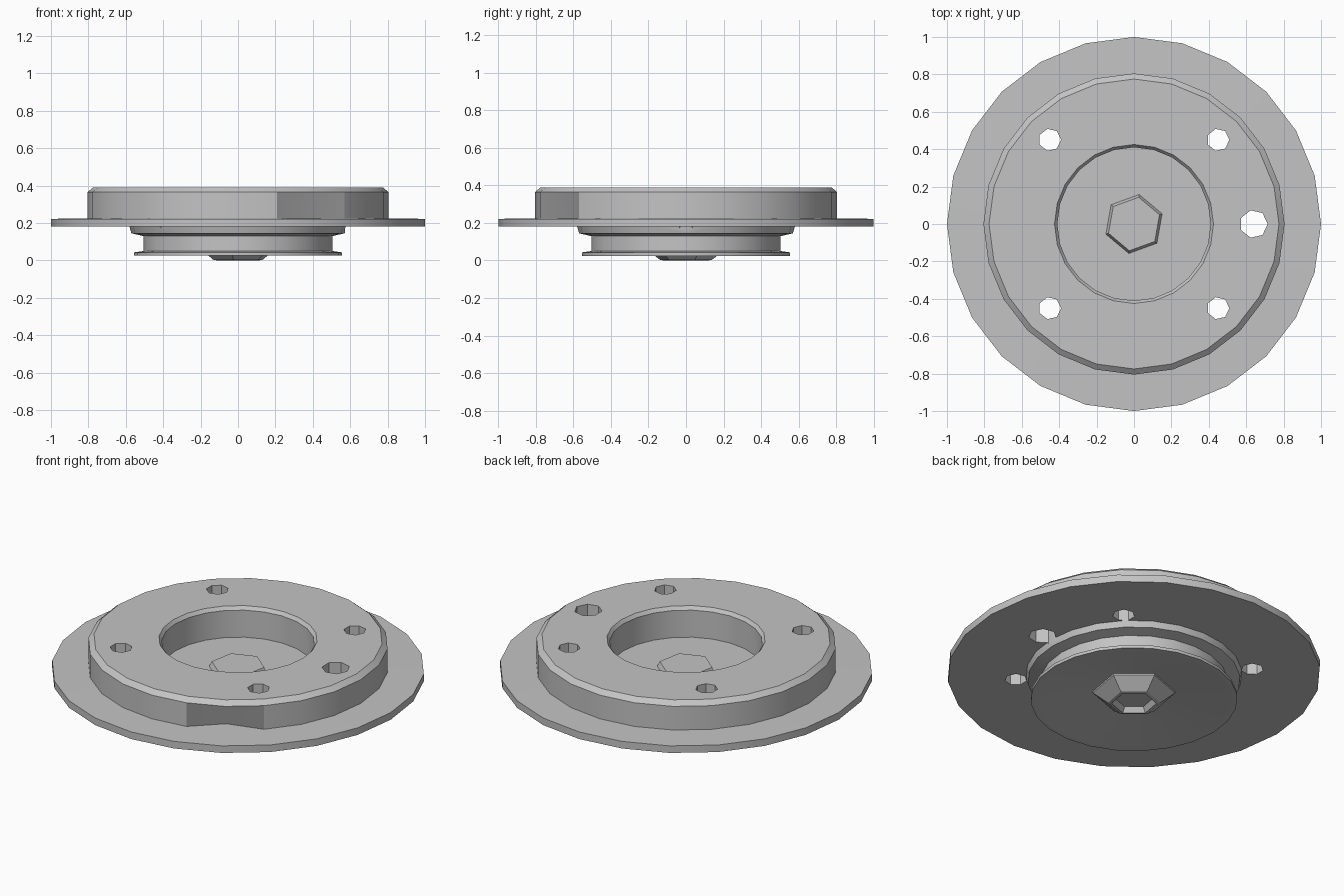
import bpy
import bmesh
from math import cos, sin, pi, radians

default_cube = bpy.data.objects.get("Cube")
if default_cube:
    bpy.data.objects.remove(default_cube, do_unlink=True)

metal = bpy.data.materials.new("grey metal")
metal.use_nodes = True
grey = (0.55, 0.55, 0.55, 1)
metal.diffuse_color = grey
metal.node_tree.nodes["Principled BSDF"].inputs["Base Color"].default_value = grey


def lathe(name, profile, sides, turn=0.0):
    """Turn a profile of (radius, height) points around the z axis."""
    bm = bmesh.new()
    rings = []
    for r, z in profile:
        if r == 0:
            rings.append([bm.verts.new((0, 0, z))] * sides)
        else:
            angles = [turn + 2 * pi * i / sides for i in range(sides)]
            rings.append([bm.verts.new((r * cos(a), r * sin(a), z)) for a in angles])
    for upper, lower in zip(rings, rings[1:]):
        for i in range(sides):
            j = (i + 1) % sides
            corners = [upper[i], upper[j], lower[j], lower[i]]
            bm.faces.new(list(dict.fromkeys(corners)))
    bmesh.ops.recalc_face_normals(bm, faces=bm.faces)
    mesh = bpy.data.meshes.new(name)
    bm.to_mesh(mesh)
    bm.free()
    mesh.materials.append(metal)
    obj = bpy.data.objects.new(name, mesh)
    bpy.context.collection.objects.link(obj)
    return obj


def activate(obj):
    bpy.ops.object.select_all(action="DESELECT")
    obj.select_set(True)
    bpy.context.view_layer.objects.active = obj


# Disc body: recess, raised hat, wide ring, stepped neck, lip and hollow underside
body = lathe("disc_body", [
    (0, 0.21), (0.41, 0.21), (0.41, 0.37), (0.425, 0.39),
    (0.775, 0.39), (0.805, 0.365), (0.805, 0.225),
    (1.0, 0.222), (1.0, 0.18),
    (0.58, 0.18), (0.57, 0.145), (0.505, 0.13), (0.505, 0.05),
    (0.555, 0.043), (0.555, 0.025), (0.52, 0.025),
    (0.24, 0.075), (0, 0.075)], 24)

# Dent at the foot of the hat
dent = radians(-60)
for v in body.data.vertices:
    on_foot = abs(v.co.z - 0.225) < 0.001 and v.co.length < 0.9
    if on_foot and (v.co.x - 0.805 * cos(dent)) ** 2 + (v.co.y - 0.805 * sin(dent)) ** 2 < 0.01:
        v.co.x *= 0.9
        v.co.y *= 0.9

# Bolt holes: four on the diagonals and a larger one on the side
holes = [(x, y, 0.06) for x in (-0.45, 0.45) for y in (-0.45, 0.45)]
holes.append((0.64, 0, 0.075))
for x, y, r in holes:
    cutter = lathe("hole_cutter", [(0, 0.5), (r, 0.5), (r, 0.1), (0, 0.1)], 7)
    cutter.location = (x, y, 0)
    cutter.hide_render = True
    activate(body)
    cut = body.modifiers.new("bolt_hole", "BOOLEAN")
    cut.operation = "DIFFERENCE"
    cut.solver = "EXACT"
    cut.object = cutter
    bpy.ops.object.modifier_apply(modifier=cut.name)
    bpy.data.objects.remove(cutter, do_unlink=True)

# Six-sided boss in the recess
boss = lathe("centre_boss", [
    (0, 0.24), (0.145, 0.24), (0.165, 0.2), (0, 0.2)], 6, radians(20))

# Six-sided hub cap with a shallow socket underneath
cap = lathe("hub_cap", [
    (0, 0.09), (0.22, 0.09), (0.22, 0.065), (0.14, 0.003),
    (0.12, 0), (0.1, 0.03), (0, 0.03)], 6, radians(20))

# Smooth the round walls and keep the rims sharp
activate(body)
bpy.ops.object.shade_smooth_by_angle(angle=radians(30))
